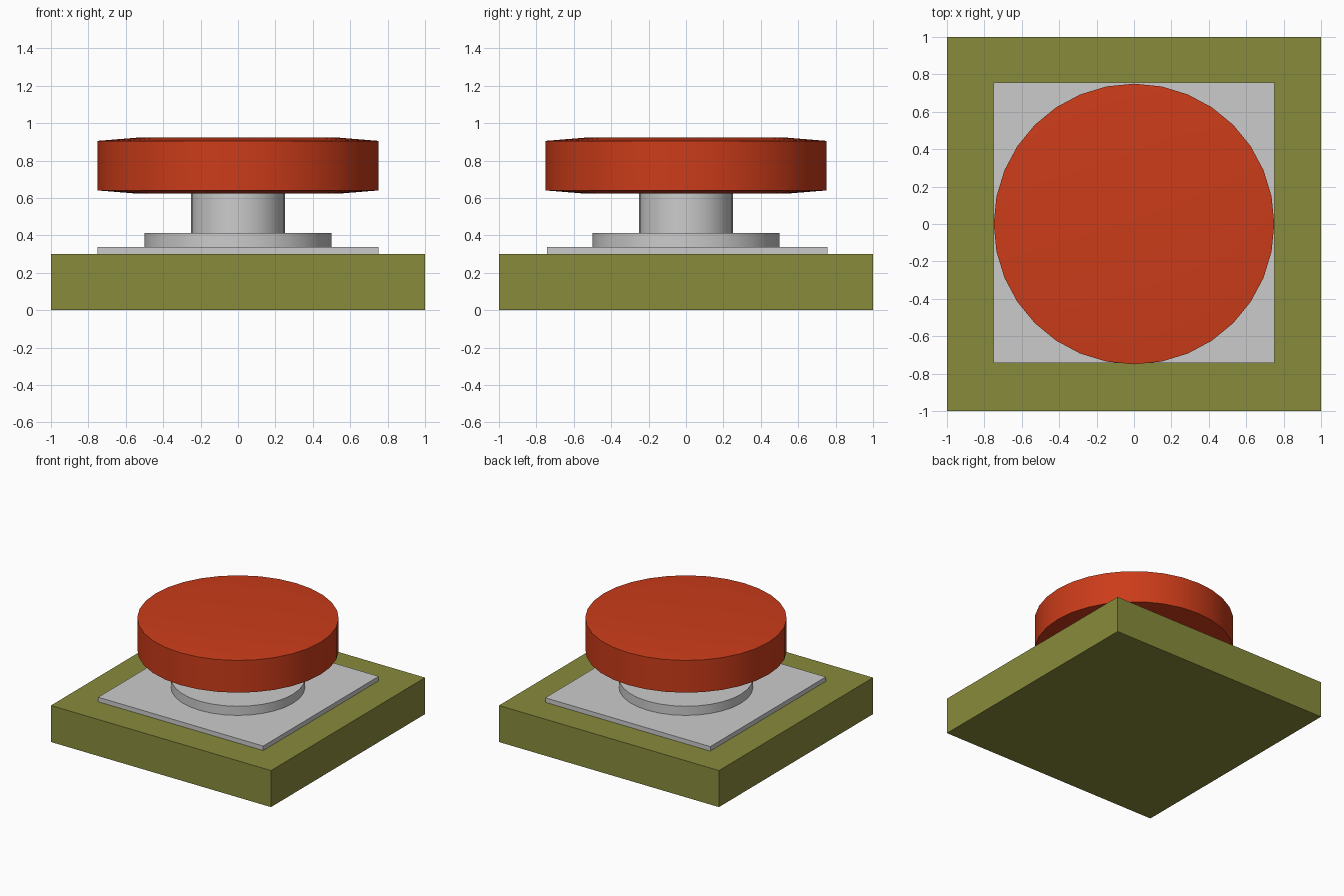
import bpy
from math import cos, sin, tau, radians

if "Cube" in bpy.data.objects:
    bpy.data.objects.remove(bpy.data.objects["Cube"])

SIDES = 32


def finish(name, verts, faces, color=None, smooth=False):
    mesh = bpy.data.meshes.new(name)
    mesh.from_pydata(verts, [], faces)
    obj = bpy.data.objects.new(name, mesh)
    bpy.context.collection.objects.link(obj)
    if color:
        mat = bpy.data.materials.new(name + "_paint")
        mat.diffuse_color = color
        mat.use_nodes = True
        mat.node_tree.nodes["Principled BSDF"].inputs["Base Color"].default_value = mat.diffuse_color
        mesh.materials.append(mat)
    if smooth:
        bpy.ops.object.select_all(action='DESELECT')
        obj.select_set(True)
        bpy.context.view_layer.objects.active = obj
        bpy.ops.object.shade_smooth_by_angle(angle=radians(30))
    return obj


def slab(name, half, z0, z1, y=0, color=None):
    corners = [(-half, -half), (half, -half), (half, half), (-half, half)]
    verts = [(cx, cy + y, z) for z in (z0, z1) for cx, cy in corners]
    faces = [(3, 2, 1, 0), (4, 5, 6, 7)]
    faces += [(i, (i + 1) % 4, (i + 1) % 4 + 4, i + 4) for i in range(4)]
    return finish(name, verts, faces, color)


def turned(name, profile, color=None):
    """Closed round part from (radius, z) pairs listed bottom to top."""
    n = SIDES
    verts = [(r * cos(tau * i / n), r * sin(tau * i / n), z)
             for r, z in profile for i in range(n)]
    faces = [tuple(reversed(range(n))),
             tuple(range(n * (len(profile) - 1), n * len(profile)))]
    for k in range(len(profile) - 1):
        for i in range(n):
            j = (i + 1) % n
            faces.append((k * n + i, k * n + j, (k + 1) * n + j, (k + 1) * n + i))
    return finish(name, verts, faces, color, smooth=True)


# Square base and metal mounting plate
slab("base", 1.0, 0.0, 0.30, color=(0.25, 0.26, 0.045, 1))
slab("mounting_plate", 0.75, 0.30, 0.337, y=0.006)

# Round collar and stem
turned("collar", [(0.5, 0.337), (0.5, 0.412)])
turned("stem", [(0.25, 0.412), (0.25, 0.625)])

# Push button cap with shallow sloped rims
turned("button_cap",
       [(0.54, 0.623), (0.75, 0.64), (0.75, 0.905), (0.54, 0.922)],
       color=(0.60, 0.045, 0.01, 1))
